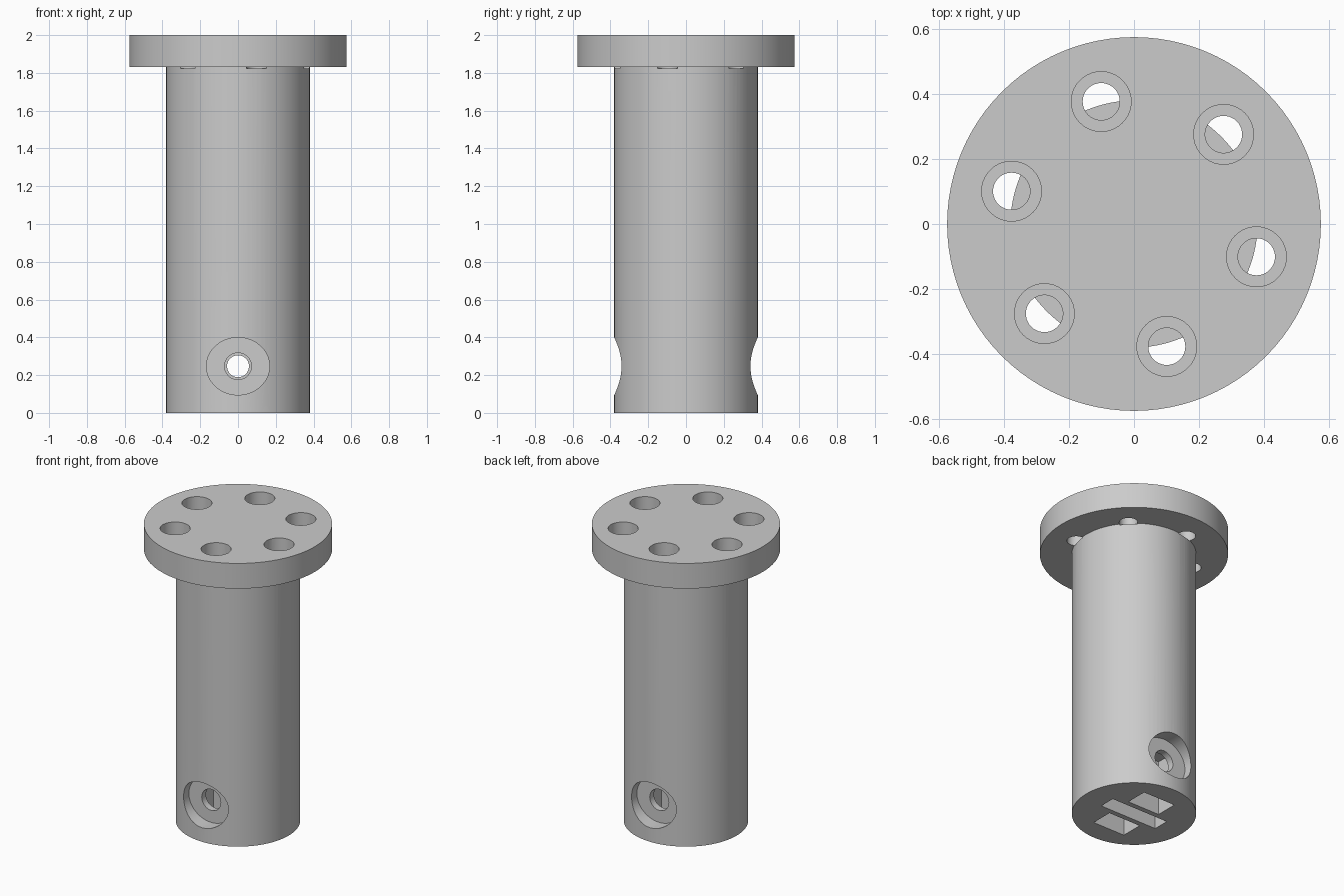
import bpy, bmesh, math
from mathutils import Matrix, Vector

if "Cube" in bpy.data.objects:
    bpy.data.objects.remove(bpy.data.objects["Cube"], do_unlink=True)

SHAFT_R, FLANGE_R = 0.38, 0.575
FLANGE_Z, TOP_Z = 1.83, 2.0
BOLT_Z = 0.247

grey = bpy.data.materials.new("plain grey")
grey.use_nodes = True
colour = (0.6, 0.6, 0.6, 1)
grey.diffuse_color = colour
grey.node_tree.nodes["Principled BSDF"].inputs["Base Color"].default_value = colour


def add_object(name, bm):
    mesh = bpy.data.meshes.new(name)
    bmesh.ops.recalc_face_normals(bm, faces=bm.faces)
    bm.to_mesh(mesh)
    bm.free()
    mesh.materials.append(grey)
    obj = bpy.data.objects.new(name, mesh)
    bpy.context.collection.objects.link(obj)
    return obj


def lathe(name, profile, steps):
    """Revolve (radius, z) points about the z axis."""
    bm = bmesh.new()
    verts = [bm.verts.new((r, 0, z)) for r, z in profile]
    edges = [bm.edges.new(pair) for pair in zip(verts, verts[1:])]
    bmesh.ops.spin(bm, geom=verts + edges, cent=(0, 0, 0), axis=(0, 0, 1),
                   angle=math.tau, steps=steps, use_duplicate=False)
    bmesh.ops.remove_doubles(bm, verts=bm.verts, dist=1e-5)
    return add_object(name, bm)


def box(name, low, high):
    low, high = Vector(low), Vector(high)
    bm = bmesh.new()
    bmesh.ops.create_cube(bm, size=1, matrix=Matrix.Translation((low + high) / 2)
                          @ Matrix.Diagonal((*(high - low), 1)))
    return add_object(name, bm)


def cut(target, cutter):
    cutter.hide_render = True
    mod = target.modifiers.new("cut", 'BOOLEAN')
    mod.operation = 'DIFFERENCE'
    mod.solver = 'EXACT'
    mod.object = cutter
    bpy.context.view_layer.objects.active = target
    bpy.ops.object.modifier_apply(modifier=mod.name)
    bpy.data.objects.remove(cutter, do_unlink=True)


# Shaft with a round mounting flange on top
body = lathe("flanged_shaft", [(0, 0), (SHAFT_R, 0), (SHAFT_R, FLANGE_Z),
                               (FLANGE_R, FLANGE_Z), (FLANGE_R, TOP_Z), (0, TOP_Z)], 96)

# Six counterbored screw holes, just nicking the shaft shoulder
for i in range(6):
    hole = lathe("screw_hole", [(0, FLANGE_Z - 0.006), (0.057, FLANGE_Z - 0.006),
                                (0.057, TOP_Z - 0.1), (0.092, TOP_Z - 0.1),
                                (0.092, TOP_Z + 0.1), (0, TOP_Z + 0.1)], 40)
    angle = math.radians(-15 + 60 * i)
    hole.location = (0.39 * math.cos(angle), 0.39 * math.sin(angle), 0)
    cut(body, hole)

# Nut pockets and the central blade slot, open at the bottom
cut(body, box("blade_slot", (-0.215, -0.055, -0.1), (0.215, 0.055, 0.38)))
for side in (-1, 1):
    y0, y1 = sorted((side * 0.09, side * 0.24))
    cut(body, box("nut_pocket", (-0.12, y0, -0.1), (0.12, y1, 0.37)))

# Cross bolt: narrow bore, wider entry and oval head recess on both ends
for side in (-1, 1):
    bore = lathe("bolt_bore", [(0, -0.02), (0.058, -0.02), (0.058, 0.2),
                               (0.071, 0.2), (0.071, 0.4), (0, 0.4)], 40)
    recess = lathe("head_recess", [(0, 0.285), (0.167, 0.285), (0.167, 0.5), (0, 0.5)], 56)
    recess.scale = (1, 0.152 / 0.167, 1)
    for cutter in (bore, recess):
        cutter.rotation_euler = (-side * math.pi / 2, 0, 0)
        cutter.location = (0, 0, BOLT_Z)
        cut(body, cutter)

# Smooth round walls, crisp edges
bpy.ops.object.select_all(action='DESELECT')
body.select_set(True)
bpy.context.view_layer.objects.active = body
bpy.ops.object.shade_smooth_by_angle(angle=math.radians(30))
